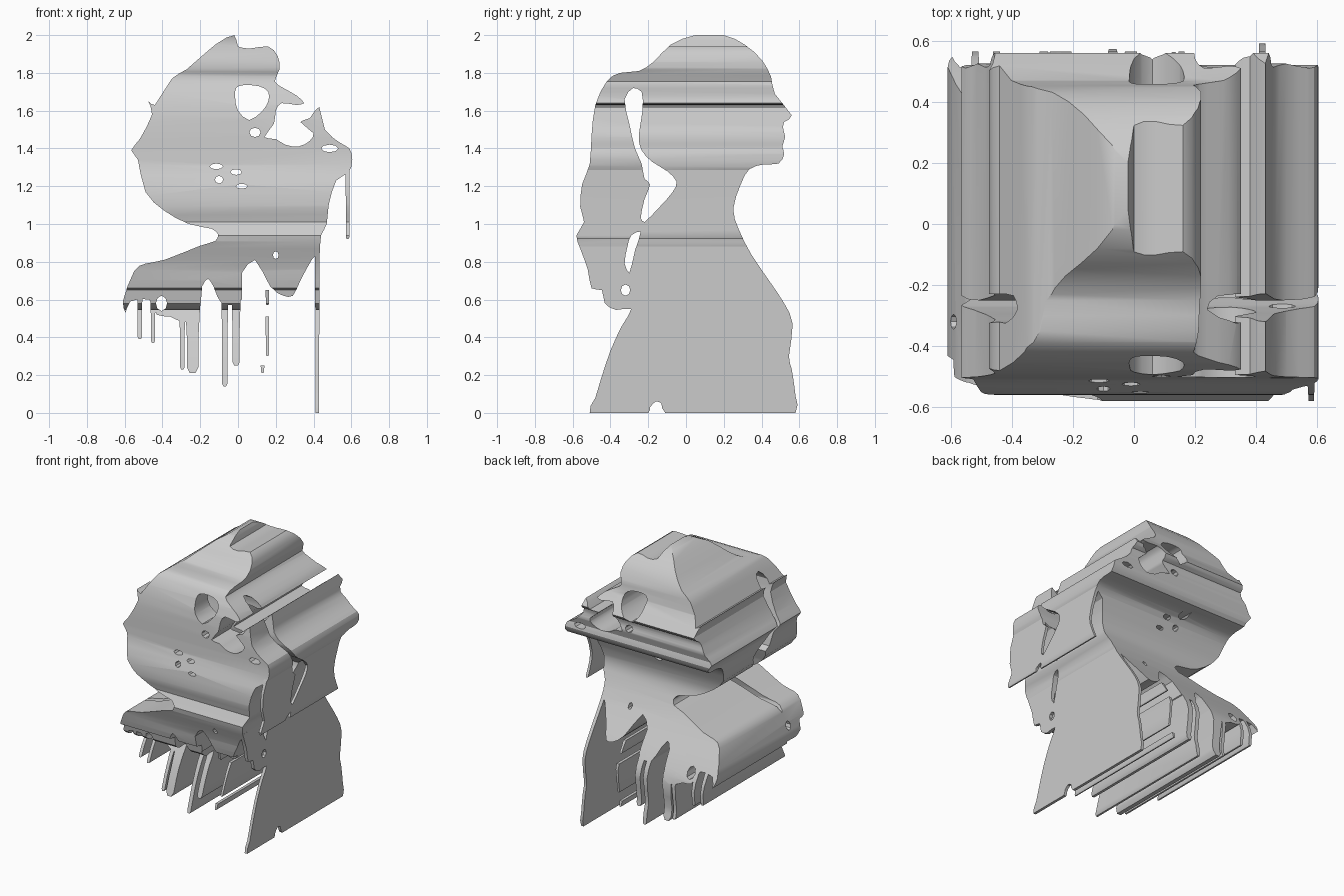
import bpy, bmesh, math
from mathutils import Vector

# Front silhouette (x, z), clockwise from the crown
FRONT = [(-.02, 2), (0, 1.94), (.07, 1.93), (.16, 1.94), (.21, 1.89), (.22, 1.82), (.195, 1.755),
         (.24, 1.72), (.31, 1.68), (.35, 1.64), (.31, 1.63), (.23, 1.64), (.2, 1.6), (.19, 1.53),
         (.14, 1.46), (.2, 1.45), (.25, 1.42), (.32, 1.41), (.38, 1.44), (.4, 1.48), (.33, 1.54),
         (.38, 1.56), (.43, 1.62), (.46, 1.5), (.54, 1.43), (.59, 1.4), (.605, 1.34),
         (.585, 1.27), (.52, 1.23), (.48, 1.1), (.47, 1), (.44, .94), (.43, .86), (.39, .81),
         (.33, .7), (.29, .62), (.24, .62), (.17, .67), (.09, .81), (.02, .74), (.02, .6),
         (-.08, .57), (-.13, .67), (-.16, .71), (-.19, .67), (-.21, .5), (-.29, .48), (-.36, .51),
         (-.43, .52), (-.47, .6), (-.57, .59), (-.595, .53), (-.61, .59), (-.55, .75), (-.49, .79),
         (-.39, .81), (-.2, .885), (-.12, .91), (-.105, .945), (-.14, .975), (-.26, 1), (-.39, 1.07),
         (-.49, 1.17), (-.53, 1.34), (-.565, 1.39), (-.52, 1.45), (-.455, 1.58), (-.475, 1.65),
         (-.44, 1.63), (-.35, 1.77), (-.27, 1.82), (-.12, 1.95)]
EYE_HOLE = [(-.01, 1.72), (.03, 1.735), (.11, 1.73), (.16, 1.7), (.16, 1.65), (.13, 1.6), (.06, 1.55),
            (0, 1.6), (-.015, 1.67)]
# Small openings: x, z, half width, half height
FRONT_DOTS = [(-.115, 1.305, .035, .015), (-.1, 1.235, .022, .02), (-.01, 1.275, .03, .015),
              (.02, 1.2, .03, .013), (-.405, .58, .03, .04), (.09, 1.485, .03, .025),
              (.485, 1.4, .045, .02), (.2, .835, .015, .02)]

# Side silhouette (y, z), clockwise from the crown
SIDE = [(.05, 2), (.2, 2), (.31, 1.95), (.4, 1.87), (.45, 1.78), (.47, 1.69), (.56, 1.575),
        (.52, 1.54), (.515, 1.5), (.525, 1.46), (.51, 1.41), (.52, 1.37), (.49, 1.32), (.41, 1.315),
        (.335, 1.29), (.29, 1.21), (.25, 1.08), (.28, .97), (.345, .84), (.44, .7), (.52, .58),
        (.565, .47), (.545, .3), (.56, .23), (.58, .09), (.58, 0), (-.11, 0), (-.13, .05), (-.16, .06),
        (-.19, .03), (-.2, 0), (-.51, 0), (-.48, .08), (-.45, .18), (-.4, .33), (-.34, .46),
        (-.29, .55), (-.37, .545), (-.43, .58), (-.445, .65), (-.5, .66), (-.52, .76), (-.56, .87),
        (-.58, .94), (-.54, 1.01), (-.56, 1.09), (-.55, 1.21), (-.51, 1.315), (-.5, 1.47),
        (-.48, 1.63), (-.42, 1.755), (-.35, 1.8), (-.25, 1.81), (-.17, 1.86), (-.08, 1.95)]
HAIR_GAP = [(-.28, 1.72), (-.235, 1.7), (-.23, 1.6), (-.25, 1.47), (-.235, 1.39), (-.18, 1.33),
            (-.1, 1.28), (-.05, 1.225), (-.07, 1.17), (-.14, 1.09), (-.22, 1.01), (-.24, 1.03),
            (-.22, 1.13), (-.19, 1.21), (-.22, 1.24), (-.235, 1.32), (-.27, 1.4), (-.3, 1.53),
            (-.325, 1.66)]
LOWER_GAP = [(-.29, .94), (-.24, .96), (-.27, .86), (-.3, .74), (-.325, .79), (-.31, .88)]
SIDE_DOTS = [(-.32, .65, .025, .03)]

# Paint drips: x, top, bottom, half width
DRIPS = [(.42, .88, -.1, .01), (.58, 1.3, .92, .009), (.155, .65, .57, .008), (.155, .51, .3, .008),
         (.13, .25, .21, .008), (-.01, .63, .25, .019), (-.07, .62, .14, .014), (-.24, .56, .21, .03),
         (-.295, .55, .23, .012), (-.45, .62, .37, .011), (-.52, .63, .39, .011)]


def smooth(pts):
    """Insert one rounded midpoint per edge."""
    out, n = [], len(pts)
    for i in range(n):
        a, b, c, d = (Vector(pts[(i + k) % n]) for k in (-1, 0, 1, 2))
        off = (b + c - a - d) / 16
        limit = .12 * (c - b).length
        if off.length > limit:
            off = off.normalized() * limit
        mid = (b + c) / 2 + off
        mid.y = min(max(mid.y, 0), 2)
        out += [b, mid]
    return out


def dot(x, z, rx, rz):
    return [(x + rx * math.cos(k * math.tau / 8), z + rz * math.sin(k * math.tau / 8)) for k in range(8)]


def drip(x, top, bottom, w):
    return [(x - w * 1.3, top), (x + w * 1.3, top), (x + w, (top + bottom) / 2), (x + w, bottom + w),
            (x + w * .5, bottom), (x - w * .5, bottom), (x - w, bottom + w), (x - w, (top + bottom) / 2)]


def slab(name, loops, to3d, depth):
    """Fill nested loops and extrude them through the depth vector."""
    bm = bmesh.new()
    edges = []
    for loop in loops:
        vs = [bm.verts.new(to3d(*p)) for p in loop]
        edges += [bm.edges.new((vs[i - 1], vs[i])) for i in range(len(vs))]
    bmesh.ops.triangle_fill(bm, use_beauty=True, edges=edges, normal=depth)
    ext = bmesh.ops.extrude_face_region(bm, geom=bm.faces[:])
    bmesh.ops.translate(bm, vec=depth,
                        verts=[v for v in ext['geom'] if isinstance(v, bmesh.types.BMVert)])
    bmesh.ops.recalc_face_normals(bm, faces=bm.faces[:])
    me = bpy.data.meshes.new(name)
    bm.to_mesh(me)
    bm.free()
    ob = bpy.data.objects.new(name, me)
    bpy.context.collection.objects.link(ob)
    return ob


def front_point(x, z):
    return (x, -.7, z)


def side_point(y, z):
    return (-.7, y, z)


# Side profile used to trim the front shapes
side = slab("side_profile_cutter",
            [smooth(p) for p in (SIDE, HAIR_GAP, LOWER_GAP)] + [dot(*d) for d in SIDE_DOTS],
            side_point, (1.4, 0, 0))
side.hide_render = True
side.hide_set(True)

# Bust and drips, extruded from the front
bust = slab("bust", [smooth(FRONT), smooth(EYE_HOLE)] + [dot(*d) for d in FRONT_DOTS],
            front_point, (0, 1.4, 0))
drips = slab("paint_drips", [drip(*d) for d in DRIPS], front_point, (0, 1.4, 0))

# Keep only what both silhouettes share
for ob in (bust, drips):
    mod = ob.modifiers.new("trim", 'BOOLEAN')
    mod.operation = 'INTERSECT'
    mod.solver = 'EXACT'
    mod.object = side
    bpy.ops.object.select_all(action='DESELECT')
    bpy.context.view_layer.objects.active = ob
    ob.select_set(True)
    bpy.ops.object.modifier_apply(modifier=mod.name)
    bpy.ops.object.shade_smooth_by_angle(angle=math.radians(30))

bpy.data.objects.remove(side)
